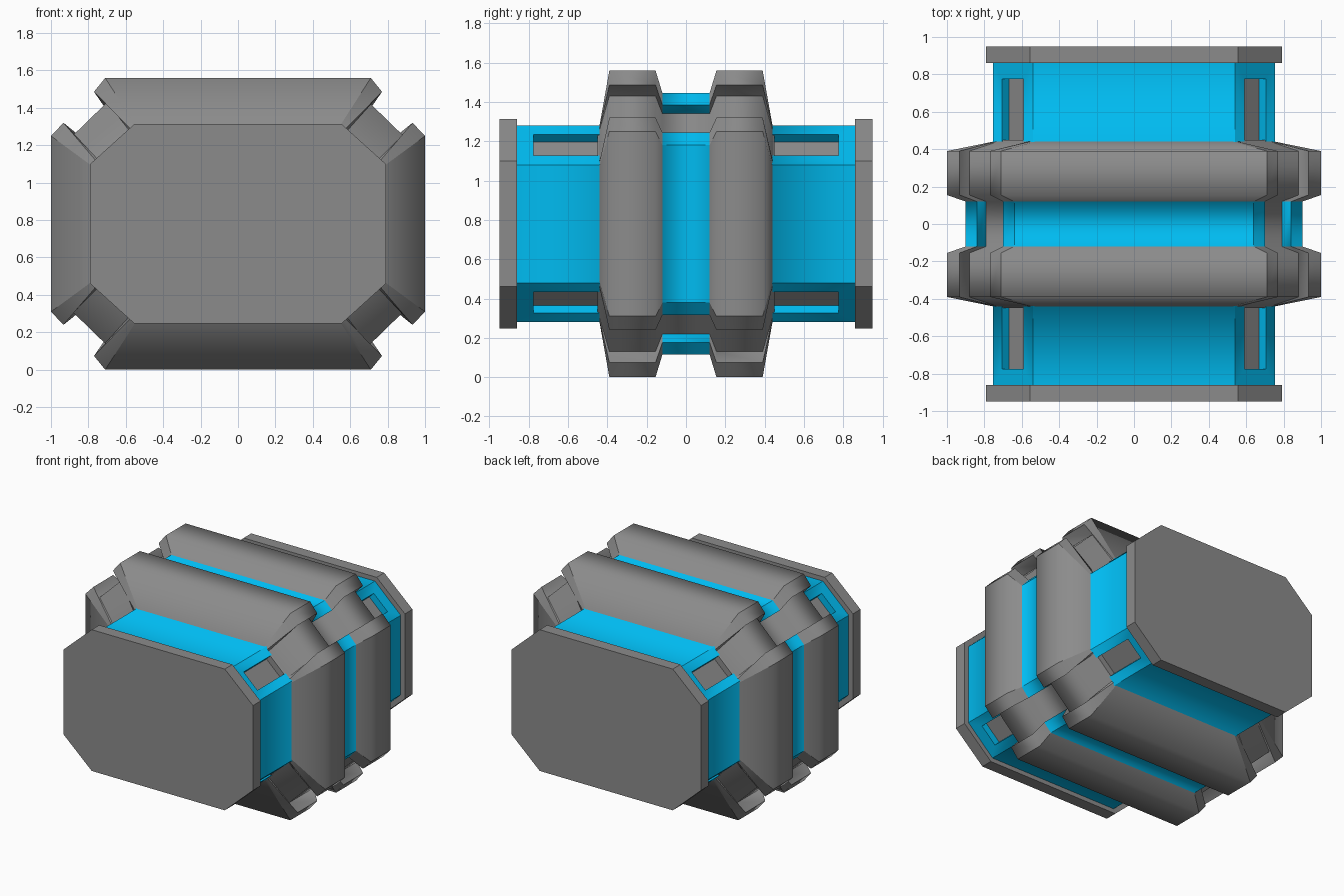
import bpy, bmesh

if "Cube" in bpy.data.objects:
    bpy.data.objects.remove(bpy.data.objects["Cube"])

ZC = 0.78  # height of the central axis


def material(name, rgb):
    m = bpy.data.materials.new(name)
    m.diffuse_color = (*rgb, 1)
    m.use_nodes = True
    m.node_tree.nodes["Principled BSDF"].inputs["Base Color"].default_value = m.diffuse_color
    return m


blue = material("blue", (0.0, 0.50, 0.88))
grey = material("dark_grey", (0.26, 0.26, 0.26))


def around(q):
    """Mirror one quadrant (top to side) into a full closed section."""
    r = q[::-1]
    return (q + [(x, -z) for x, z in r] + [(-x, -z) for x, z in q]
            + [(-x, z) for x, z in r])


def mirror_rows(rows):
    """Repeat (y, section) rows on the other side of y = 0."""
    return [(-y, s) for y, s in rows] + [(y, s) for y, s in rows[::-1]]


def loft(name, shells, mats, smooth=False, pick=None):
    """Each shell is a list of (y, section) rows; smooth along y, creased around."""
    bm = bmesh.new()
    for rows in shells:
        rings = [[bm.verts.new((x, y, z + ZC)) for x, z in sec] for y, sec in rows]
        n = len(rings[0])
        for k, (a, b) in enumerate(zip(rings, rings[1:])):
            for i in range(n):
                j = (i + 1) % n
                f = bm.faces.new((a[i], a[j], b[j], b[i]))
                f.smooth = smooth
                f.material_index = pick(k, i) if pick else 0
            for i in range(n):
                bm.edges.get((a[i], b[i])).smooth = False
        bm.faces.new(rings[0][::-1])
        bm.faces.new(rings[-1])
    bmesh.ops.recalc_face_normals(bm, faces=bm.faces)
    me = bpy.data.meshes.new(name)
    bm.to_mesh(me)
    bm.free()
    ob = bpy.data.objects.new(name, me)
    bpy.context.collection.objects.link(ob)
    for m in mats:
        me.materials.append(m)
    return ob


def corner_bars(p, q, out, depth, y):
    """Four long bars lying on the diagonal corners, from p to q in section."""
    sec = [(p[0] + out, p[1] + out), (q[0] + out, q[1] + out),
           (q[0] - depth, q[1] - depth), (p[0] - depth, p[1] - depth)]
    return [[(s, [(x * sx, z * sz) for x, z in sec]) for s in (-y, y)]
            for sx in (-1, 1) for sz in (-1, 1)]


# Sections of the armour ring: top end, notch, corner, notch, side end
base = [(.53, .50), (.555, .487), (.565, .477), (.73, .323), (.74, .314), (.755, .29)]
ridge = [(.71, .78), (.77, .706), (.70, .65), (.88, .475), (.933, .54), (1.0, .47)]
waist = [(.64, .665), (.70, .605), (.635, .56), (.79, .40), (.84, .465), (.90, .40)]

# Blue core body, flaring under the armour so its shading blends into the flanks
core = around([(.54, .50), (.755, .30)])
flare = around([(.58, .61), (.83, .36)])
body = loft("core_body", [mirror_rows([(.87, core), (.44, core), (.41, flare), (.38, core)])],
            [blue], smooth=True)

# Four long recessed slots on the diagonal corners, with grey floors
slot_a, slot_b = (.59, .4535), (.705, .3465)
cutter = loft("slot_cutter", corner_bars(slot_a, slot_b, .05, .045, .775), [blue])
cutter.hide_render = True
cutter.hide_viewport = True
cut = body.modifiers.new("slots", 'BOOLEAN')
cut.operation = 'DIFFERENCE'
cut.solver = 'EXACT'
cut.object = cutter
loft("slot_floors", corner_bars(slot_a, slot_b, -.037, .06, .775), [grey])

# End plates, front and back
plate = around([(.555, .5325), (.79, .32)])
for name, s in (("front_end_plate", -1), ("back_end_plate", 1)):
    loft(name, [[(s * .95, plate), (s * .86, plate)]], [grey])

# Armour ring: two grey ridges, a blue waist, grey straps over the waist corners
inner = [(x * .99, z * .99) for x, z in base]
ring = [(.45, inner), (.44, base), (.39, ridge), (.155, ridge), (.12, waist)]
straps = (2, 8, 14, 20)
loft("armour_ring", [mirror_rows([(y, around(q)) for y, q in ring])], [grey, blue],
     smooth=True, pick=lambda k, i: int(k == 4 and i not in straps))
